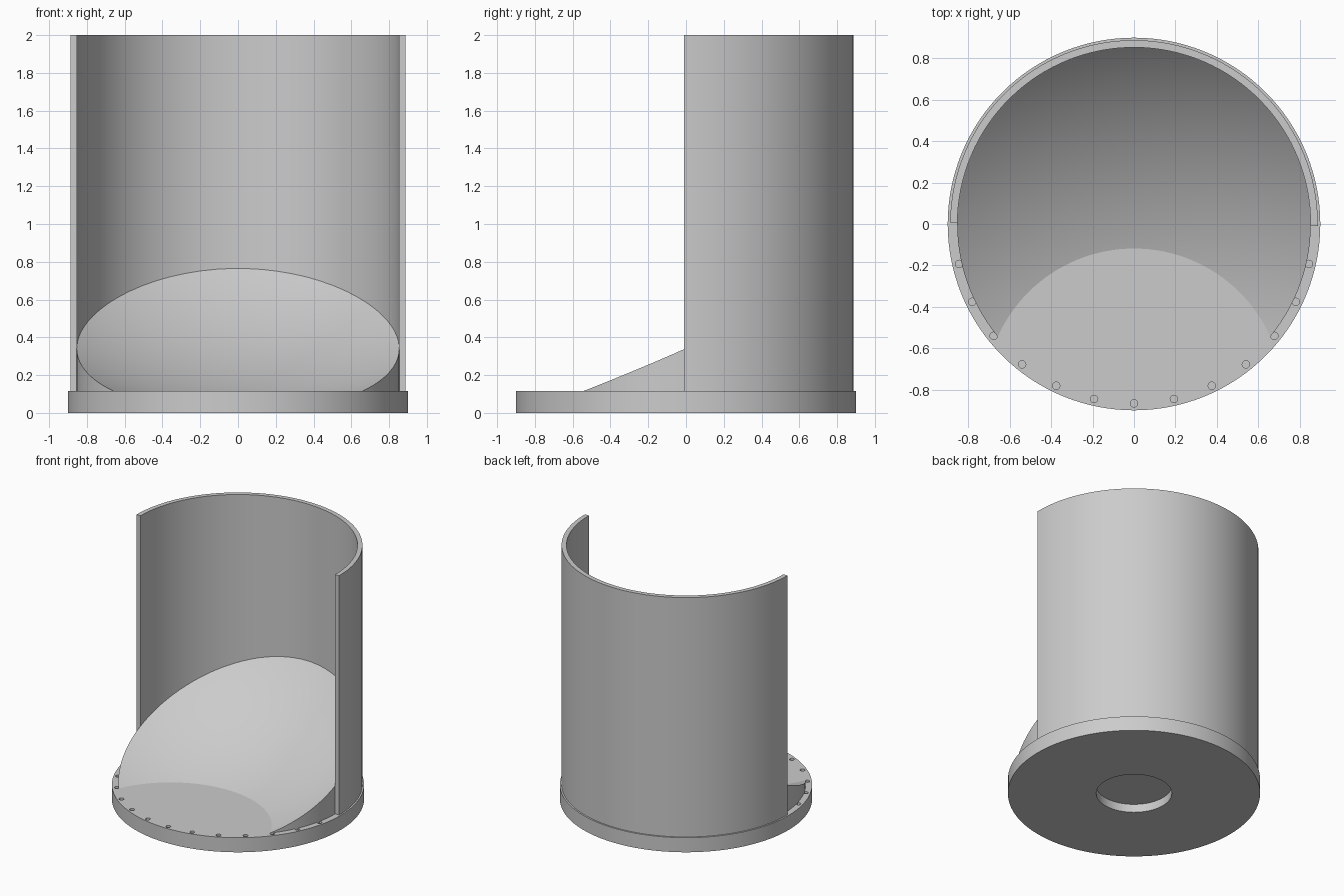
import bpy
import bmesh
from math import sin, cos, radians

cube = bpy.data.objects.get("Cube")
if cube:
    bpy.data.objects.remove(cube, do_unlink=True)

BASE_TOP = 0.115
INNER, OUTER = 0.853, 0.888

grey = bpy.data.materials.new("plain_grey")
grey.use_nodes = True
grey.diffuse_color = (0.6, 0.6, 0.6, 1)
grey.node_tree.nodes["Principled BSDF"].inputs["Base Color"].default_value = (0.6, 0.6, 0.6, 1)


def cylinder(name, radius, z0, z1, x=0, y=0, sides=128):
    bpy.ops.mesh.primitive_cylinder_add(vertices=sides, radius=radius, depth=z1 - z0,
                                        location=(x, y, (z0 + z1) / 2))
    obj = bpy.context.object
    obj.name = name
    return obj


def activate(obj):
    bpy.ops.object.select_all(action='DESELECT')
    obj.select_set(True)
    bpy.context.view_layer.objects.active = obj


def cut(obj, cutter):
    cutter.hide_render = True
    activate(obj)
    mod = obj.modifiers.new("cut", 'BOOLEAN')
    mod.operation = 'DIFFERENCE'
    mod.solver = 'EXACT'
    mod.object = cutter
    bpy.ops.object.modifier_apply(modifier=mod.name)
    bpy.data.objects.remove(cutter, do_unlink=True)


def finish(obj):
    obj.data.materials.clear()
    obj.data.materials.append(grey)
    activate(obj)
    bpy.ops.object.shade_smooth_by_angle(angle=radians(30))


# Round base with a pocket underneath and blind bolt holes along the open front
base = cylinder("base_plate", 0.9, 0, BASE_TOP)
cut(base, cylinder("pocket_cutter", 0.27, -0.1, 0.065, sides=64))
for k in range(-6, 7):
    a = radians(-90 + k * 360 / 28)
    cut(base, cylinder("bolt_cutter", 0.018, 0.06, 0.2,
                       0.867 * cos(a), 0.867 * sin(a), sides=20))
finish(base)

# Ramp filling the tube, scooped out by a large sphere
ramp = cylinder("scooped_ramp", INNER + 0.001, 0.1, 1.0)
bpy.ops.mesh.primitive_uv_sphere_add(segments=128, ring_count=128, radius=2.25,
                                     location=(0, -0.84, 2.246))
cut(ramp, bpy.context.object)
finish(ramp)

# Half-tube back wall
bm = bmesh.new()
STEPS = 64
rings = []
for i in range(STEPS + 1):
    a = radians(-0.7 + 180.3 * i / STEPS)
    rings.append([bm.verts.new((r * cos(a), r * sin(a), z))
                  for r, z in ((INNER, BASE_TOP), (OUTER, BASE_TOP), (OUTER, 2), (INNER, 2))])
for a, b in zip(rings, rings[1:]):
    for j in range(4):
        k = (j + 1) % 4
        bm.faces.new((a[j], a[k], b[k], b[j]))
bm.faces.new(rings[0])
bm.faces.new(rings[-1])
bmesh.ops.recalc_face_normals(bm, faces=bm.faces)
mesh = bpy.data.meshes.new("back_wall")
bm.to_mesh(mesh)
bm.free()
wall = bpy.data.objects.new("back_wall", mesh)
bpy.context.collection.objects.link(wall)
finish(wall)
